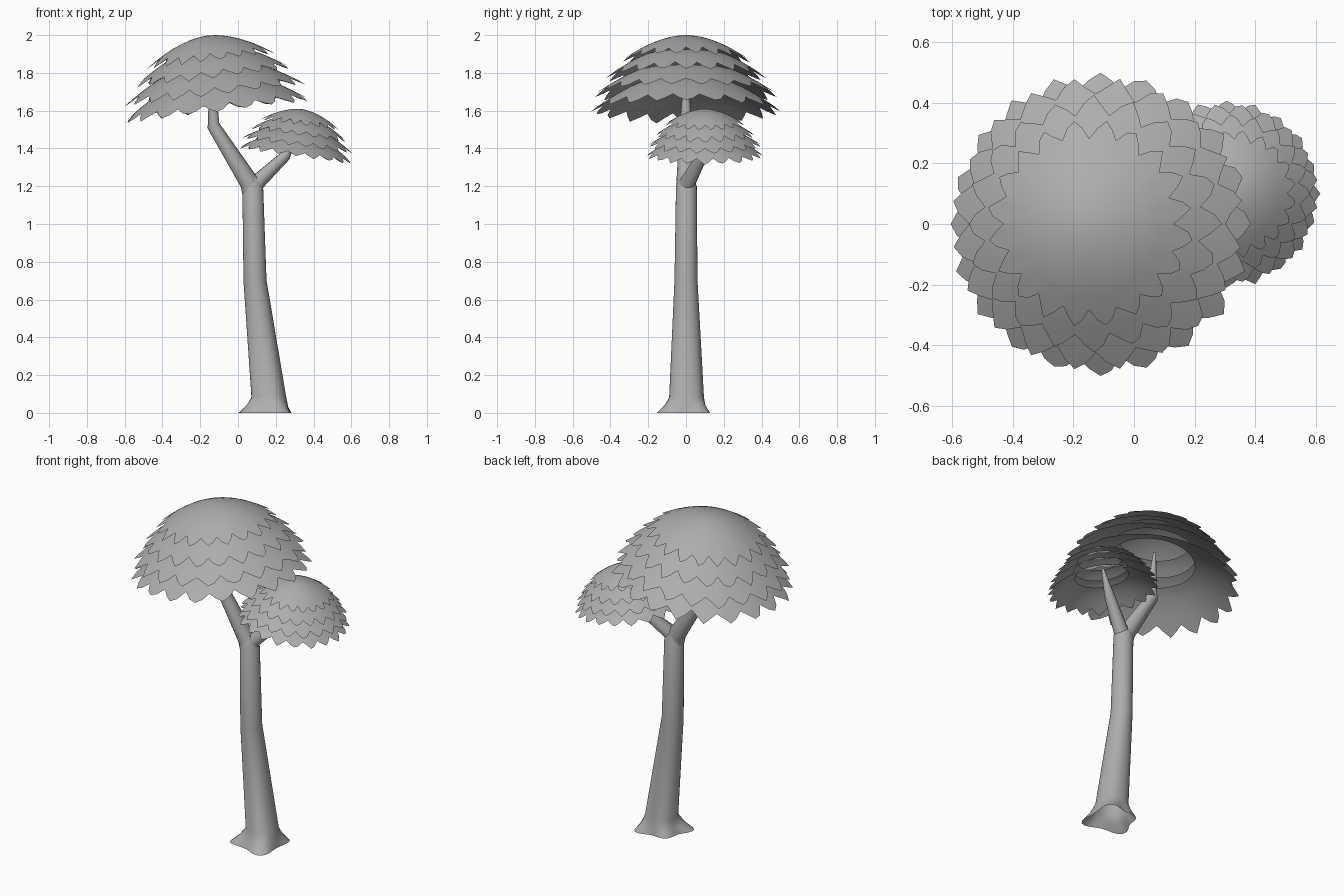
import bpy, bmesh, math, random
from mathutils import Vector, Matrix

random.seed(4)
if "Cube" in bpy.data.objects:
    bpy.data.objects.remove(bpy.data.objects["Cube"])

grey = bpy.data.materials.new("plain grey")
grey.use_nodes = True
colour = (0.42, 0.42, 0.42, 1)
grey.diffuse_color = colour
grey.node_tree.nodes["Principled BSDF"].inputs["Base Color"].default_value = colour


def finish(bm, name, angle):
    mesh = bpy.data.meshes.new(name)
    bm.to_mesh(mesh)
    bm.free()
    mesh.materials.append(grey)
    obj = bpy.data.objects.new(name, mesh)
    bpy.context.collection.objects.link(obj)
    bpy.ops.object.select_all(action="DESELECT")
    obj.select_set(True)
    bpy.context.view_layer.objects.active = obj
    bpy.ops.object.shade_smooth_by_angle(angle=math.radians(angle))


def bridge(bm, low, high):
    n = len(low)
    for i in range(n):
        j = (i + 1) % n
        bm.faces.new((low[i], low[j], high[j], high[i]))


# Root lobes: direction in degrees and reach
ROOTS = [(50, 0.055), (130, 0.03), (207, 0.06), (305, 0.055)]


def root_reach(a):
    return sum(reach * max(0, math.cos(a - math.radians(d))) ** 10 for d, reach in ROOTS)


# Tapered limbs swept along a list of (x, y, z, radius)
def limb(name, path, sides=12, flare=()):
    bm = bmesh.new()
    pts = [Vector(p[:3]) for p in path]
    rings = []
    for k, p in enumerate(pts):
        way = pts[min(k + 1, len(pts) - 1)] - pts[max(k - 1, 0)]
        turn = Vector((0, 0, 1)).rotation_difference(way)
        if k <= len(flare) and flare:
            turn.identity()
        ring = []
        for i in range(sides):
            a = math.tau * i / sides
            r = path[k][3]
            if k < len(flare):
                r += flare[k] * root_reach(a)
            ring.append(bm.verts.new(p + turn @ Vector((r * math.cos(a), r * math.sin(a), 0))))
        if rings:
            bridge(bm, rings[-1], ring)
        rings.append(ring)
    bm.faces.new(rings[-1])
    finish(bm, name, 50)


limb("trunk", [(0.16, -0.01, 0, 0.112), (0.162, -0.004, 0.04, 0.102), (0.163, 0.003, 0.085, 0.092),
               (0.09, 0, 0.7, 0.061), (0.078, 0.002, 1.2, 0.055), (0.075, 0.004, 1.25, 0.035)],
     sides=40, flare=(1, 0.4))
limb("large_branch", [(0.08, 0, 1.12, 0.048), (0.06, 0, 1.22, 0.051), (-0.13, 0, 1.52, 0.034),
                      (-0.132, 0, 1.62, 0.025), (-0.15, 0, 1.82, 0.008)])
limb("small_branch", [(0.075, 0, 1.14, 0.046), (0.1, 0.008, 1.22, 0.043), (0.25, 0.085, 1.36, 0.029),
                      (0.31, 0.1, 1.5, 0.008)])

# Leaf layers: inner radius, inner depth, rim radius, rim depth
LAYERS = [(0, 0, 0.34, 0.135), (0.2, 0.1, 0.42, 0.225),
          (0.24, 0.185, 0.48, 0.315), (0.24, 0.255, 0.5, 0.405)]
TEETH = 20
STEPS = 6


# One dome-shaped layer with a toothed rim
def leaf_layer(name, layer, shift, place):
    r0, z0, r1, z1 = layer
    curve = 1.8 if r0 == 0 else 1.25
    notch = 0.055 / (r1 - r0)
    bm = bmesh.new()
    n = TEETH * 4
    reach = []
    for i in range(n):
        tooth = (0, 0.55, 1, 0.65)[i % 4] + random.uniform(-0.12, 0.12)
        reach.append(1 - notch * (1 - tooth))
    rings = []
    for s in range(STEPS + 1):
        if s == 0 and r0 == 0:
            rings.append([bm.verts.new((0, 0, 0))])
            continue
        ring = []
        for i in range(n):
            t = s / STEPS * (1 - notch) if s < STEPS else reach[i]
            a = math.tau * (i + shift) / n
            r = r0 + (r1 - r0) * t
            z = -z0 - (z1 - z0) * t ** curve
            ring.append(bm.verts.new((r * math.cos(a), r * math.sin(a), z)))
        if rings and len(rings[-1]) == 1:
            for i in range(n):
                bm.faces.new((rings[0][0], ring[i], ring[(i + 1) % n]))
        elif rings:
            bridge(bm, ring, rings[-1])
        rings.append(ring)
    bm.transform(place)
    finish(bm, name, 60)


def canopy(name, apex, tilt, scale):
    place = (Matrix.Translation(apex) @ Matrix.Rotation(math.radians(tilt), 4, "Y")
             @ Matrix.Scale(scale, 4))
    for k, layer in enumerate(LAYERS):
        leaf_layer(f"{name}_layer_{k + 1}", layer, -2 * (k % 2), place)


canopy("large_canopy", (-0.16, 0, 1.998), -7, 1)
canopy("small_canopy", (0.34, 0.1, 1.608), 8, 0.62)
